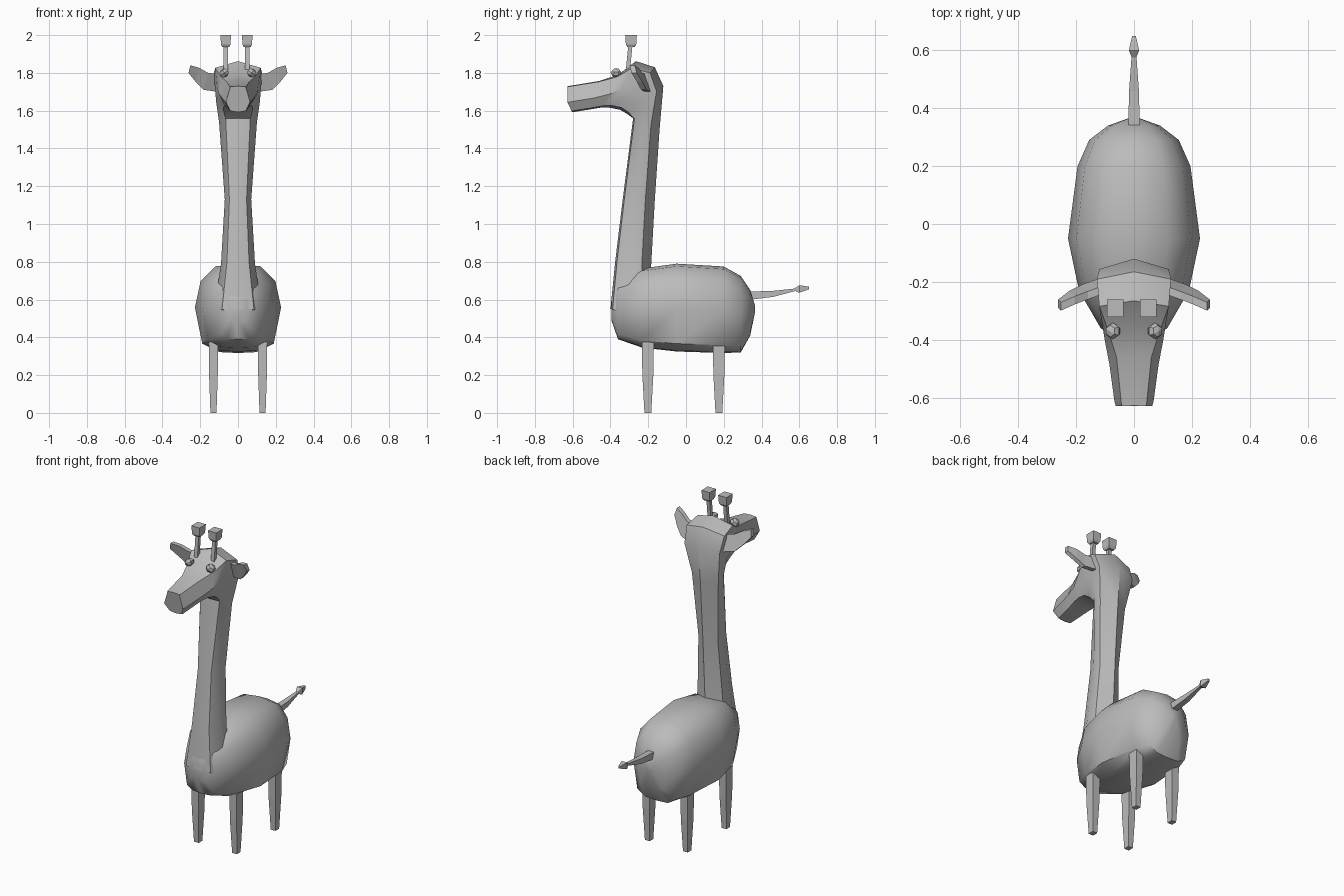
import bpy, bmesh, math
from mathutils import Vector

if "Cube" in bpy.data.objects:
    bpy.data.objects.remove(bpy.data.objects["Cube"], do_unlink=True)

grey = bpy.data.materials.new("plain_grey")
grey.use_nodes = True
grey.diffuse_color = (0.5, 0.5, 0.5, 1)
grey.node_tree.nodes["Principled BSDF"].inputs["Base Color"].default_value = (0.5, 0.5, 0.5, 1)


def finish(name, bm, smooth=None):
    bmesh.ops.recalc_face_normals(bm, faces=bm.faces)
    mesh = bpy.data.meshes.new(name)
    bm.to_mesh(mesh)
    bm.free()
    mesh.materials.append(grey)
    obj = bpy.data.objects.new(name, mesh)
    bpy.context.collection.objects.link(obj)
    if smooth:
        bpy.ops.object.select_all(action='DESELECT')
        obj.select_set(True)
        bpy.context.view_layer.objects.active = obj
        bpy.ops.object.shade_smooth_by_angle(angle=math.radians(smooth))
    return obj


def loft(name, rings, smooth=None):
    """Skin a list of equal-length point rings and cap both ends."""
    bm = bmesh.new()
    loops = [[bm.verts.new(p) for p in ring] for ring in rings]
    n = len(loops[0])
    for a, b in zip(loops, loops[1:]):
        for i in range(n):
            j = (i + 1) % n
            bm.faces.new((a[i], a[j], b[j], b[i]))
    bm.faces.new(loops[0])
    bm.faces.new(loops[-1])
    return finish(name, bm, smooth)


def mirrored(half):
    """Close a half outline whose first and last points lie on x = 0."""
    return half + [(-x, y, z) for x, y, z in half[-2:0:-1]]


def box_ring(c, u, v):
    c, u, v = Vector(c), Vector(u), Vector(v)
    return [c + u + v, c - u + v, c - u - v, c + u - v]


# Body: sections along y as (y, half width, bottom, top)
section = [(0, 0), (.5, .01), (.83, .09), (1, .5), (.87, .8), (.52, .97), (0, 1)]
body = [(-.395, .05, .49, .61), (-.36, .115, .39, .7), (-.23, .19, .345, .765),
        (-.05, .228, .325, .79), (.2, .195, .317, .775), (.29, .155, .32, .725),
        (.34, .09, .41, .65), (.365, .02, .53, .57)]
loft("body", [mirrored([(w * sx, y, lo + (hi - lo) * t) for sx, t in section])
              for y, w, lo, hi in body], 50)

# Neck and head: (back y, back z, front y, front z, back half width, side half width, ridge drop)
neck = [(-.17, .5, -.4, .55, .12, .13, .05), (-.185, .77, -.375, .8, .085, .09, .05),
        (-.165, 1.13, -.335, 1.13, .066, .07, .05), (-.14, 1.5, -.28, 1.56, .09, .1, .05),
        (-.12, 1.73, -.315, 1.585, .12, .115, .045), (-.165, 1.83, -.35, 1.605, .128, .12, .04),
        (-.265, 1.862, -.4, 1.615, .12, .11, .04), (-.36, 1.79, -.44, 1.618, .09, .1, .012),
        (-.46, 1.757, -.5, 1.608, .06, .085, .004), (-.625, 1.73, -.6, 1.592, .043, .068, .003)]


def neck_ring(by, bz, fy, fz, bw, sw, drop):
    back, front = Vector((0, by, bz)), Vector((0, fy, fz))
    step = front - back
    half = [(0, 0), (bw, drop / step.length), (sw, .6), (sw * .65, .95), (0, 1)]
    return mirrored([(x, *(back + step * t).yz) for x, t in half])


rings = [neck_ring(*r) for r in neck]
# Muzzle bulges slightly forward at mid height
rings.append([(x * .93, y - .022 * (1 - abs(z - 1.66) / .08), z) for x, y, z in rings[-1]])
loft("neck_and_head", rings, 38)

for side, label in ((1, "left"), (-1, "right")):
    # Ear: flat leaf sweeping out, up and forward
    ear = [(.1, -.21, 1.745, .045), (.17, -.235, 1.755, .045),
           (.215, -.255, 1.79, .037), (.257, -.28, 1.82, .02)]
    loft(label + "_ear", [box_ring((side * x, y, z), (0, .014, 0), (-side * h * .25, -h * .25, h))
                          for x, y, z, h in ear])

    # Horn: thin stem with a blocky cap
    x = side * .057 - .008
    loft(label + "_horn_stem", [box_ring((x, y, z), (.011, 0, 0), (0, .011, 0))
                                for y, z in ((-.31, 1.79), (-.294, 1.95))])
    loft(label + "_horn_cap", [box_ring((x, -.291, z), (h, 0, 0), (0, h * 1.1, 0))
                               for z, h in ((1.937, .018), (1.95, .025), (2, .028))])

    # Eye: small faceted bead
    bm = bmesh.new()
    bmesh.ops.create_uvsphere(bm, u_segments=6, v_segments=4, radius=.029)
    for v in bm.verts:
        v.co.z *= .8
    eye = finish(label + "_eye", bm)
    eye.location = (side * .073, -.37, 1.8)
    eye.rotation_euler = (0, side * .6, 0)

    # Legs: square posts tapering toward the foot
    for y, place in ((-.202, "front"), (.174, "back")):
        leg = [(0, .016, .018), (.2, .023, .029), (.375, .025, .032)]
        loft(f"{place}_{label}_leg", [box_ring((side * .13, y, z), (w, 0, 0), (0, d, 0))
                                      for z, w, d in leg])

# Tail and its tuft
tail = [(.33, .62, .02, .022), (.46, .63, .017, .016), (.585, .653, .008, .006)]
tuft = [(.575, .653, .008, .006), (.6, .656, .018, .02), (.65, .661, .006, .007)]
for name, parts in (("tail", tail), ("tail_tuft", tuft)):
    loft(name, [box_ring((0, y, z), (w, 0, 0), (0, 0, h)) for y, z, w, h in parts])
